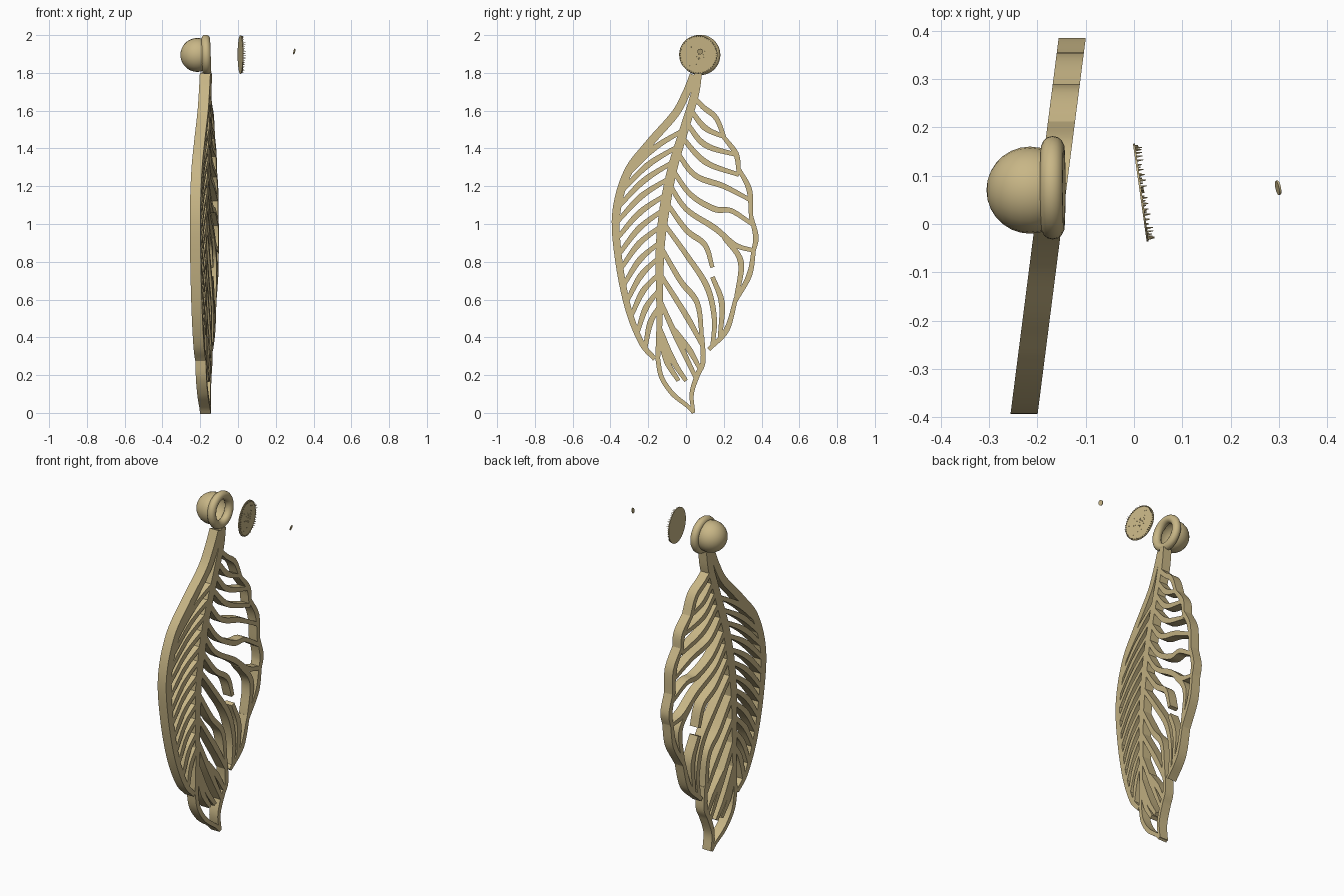
import bpy, bmesh, math, random
from mathutils import Vector, Matrix

if "Cube" in bpy.data.objects:
    bpy.data.objects.remove(bpy.data.objects["Cube"])
random.seed(4)

GOLD = bpy.data.materials.new("gold")
GOLD.diffuse_color = (0.58, 0.47, 0.24, 1)
GOLD.use_nodes = True
GOLD.node_tree.nodes["Principled BSDF"].inputs["Base Color"].default_value = GOLD.diffuse_color


def finish(bm, name, angle=35):
    bmesh.ops.recalc_face_normals(bm, faces=bm.faces)
    me = bpy.data.meshes.new(name)
    bm.to_mesh(me)
    bm.free()
    ob = bpy.data.objects.new(name, me)
    bpy.context.collection.objects.link(ob)
    me.materials.append(GOLD)
    bpy.ops.object.select_all(action='DESELECT')
    ob.select_set(True)
    bpy.context.view_layer.objects.active = ob
    bpy.ops.object.shade_smooth_by_angle(angle=math.radians(angle))
    return ob


def smooth_path(pts, n=7):
    """Catmull-Rom samples through the points."""
    p = [Vector(q) for q in pts]
    p = [2 * p[0] - p[1]] + p + [2 * p[-1] - p[-2]]
    out = []
    for a, b, c, d in zip(p, p[1:], p[2:], p[3:]):
        for k in range(n):
            t = k / n
            out.append(0.5 * (2 * b + (c - a) * t + (2 * a - 5 * b + 4 * c - d) * t * t
                              + (3 * b - a - 3 * c + d) * t ** 3))
    return out + [p[-2]]


def ribbon(bm, pts, w0, w1, w2, half=0.028):
    """Flat bar in the tilted leaf plane; widths at start, middle, end."""
    path = smooth_path(pts)
    last = len(path) - 1
    rings = []
    for i, p in enumerate(path):
        d = (path[min(i + 1, last)] - path[max(i - 1, 0)]).normalized()
        s = i / last
        w = w0 + (w1 - w0) * s * 2 if s < 0.5 else w1 + (w2 - w1) * (s * 2 - 1)
        nrm = Vector((-d.y, d.x)) * w / 2
        ring = []
        for q, t in ((p + nrm, half), (p + nrm, -half), (p - nrm, -half), (p - nrm, half)):
            ring.append(bm.verts.new((-0.177 + 0.128 * q.x + t, q.x, q.y)))
        rings.append(ring)
    for a, b in zip(rings, rings[1:]):
        for k in range(4):
            bm.faces.new((a[k], a[(k + 1) % 4], b[(k + 1) % 4], b[k]))
    bm.faces.new(rings[0])
    bm.faces.new(rings[-1])


def at_height(pts, z):
    return min(smooth_path(pts, 30), key=lambda p: abs(p.y - z))


# Leaf frame: paths are (y, z)
left_edge = [(0.04, 1.79), (0, 1.69), (-0.06, 1.58), (-0.2, 1.42), (-0.31, 1.27), (-0.37, 1.05),
             (-0.355, 0.8), (-0.305, 0.55), (-0.235, 0.37), (-0.165, 0.285)]
midrib = [(0.065, 1.80), (0.045, 1.68), (-0.01, 1.5), (-0.07, 1.3), (-0.11, 1.1),
          (-0.135, 0.9), (-0.14, 0.7), (-0.14, 0.5), (-0.15, 0.28)]
tip_left = [(-0.15, 0.29), (-0.13, 0.19), (-0.07, 0.1), (0.01, 0.035), (0.04, 0.0)]
tip_right = [(0.04, 0.0), (0.03, 0.1), (0.06, 0.2), (0.09, 0.27), (0.085, 0.4)]
bm = bmesh.new()
ribbon(bm, left_edge, 0.04, 0.045, 0.025)
ribbon(bm, midrib, 0.04, 0.055, 0.025)
ribbon(bm, tip_left, 0.025, 0.025, 0.018)
ribbon(bm, tip_right, 0.018, 0.028, 0.025)
finish(bm, "leaf_frame")

# Scalloped right edge
lobes = [[(0.035, 1.68), (0.09, 1.62), (0.16, 1.56), (0.205, 1.45)],
         [(0.2, 1.46), (0.265, 1.37), (0.28, 1.27)],
         [(0.28, 1.29), (0.335, 1.18), (0.345, 1.03)],
         [(0.345, 1.04), (0.37, 0.93), (0.355, 0.85)],
         [(0.36, 0.87), (0.335, 0.73), (0.26, 0.59)],
         [(0.265, 0.61), (0.215, 0.44), (0.12, 0.335)]]
bm = bmesh.new()
for lobe in lobes:
    ribbon(bm, lobe, 0.022, 0.03, 0.022)
finish(bm, "scalloped_edge")

# Right veins, some with free ends
right = [[(0.02, 1.61), (0.1, 1.51), (0.205, 1.46)],
         [(0.0, 1.54), (0.1, 1.42), (0.27, 1.365)],
         [(-0.03, 1.47), (0.1, 1.33), (0.28, 1.26)],
         [(-0.06, 1.4), (0.045, 1.26), (0.2, 1.2), (0.335, 1.13)],
         [(-0.085, 1.31), (0.02, 1.16), (0.15, 1.08), (0.24, 1.07), (0.35, 1.0)],
         [(-0.1, 1.23), (0, 1.08), (0.15, 0.98), (0.26, 0.89), (0.355, 0.86)],
         [(-0.115, 1.13), (0, 0.97), (0.1, 0.89), (0.14, 0.77)],
         [(-0.13, 1.02), (0, 0.84), (0.11, 0.67), (0.15, 0.5), (0.14, 0.35)],
         [(0.14, 0.72), (0.19, 0.58), (0.18, 0.4)],
         [(0.2, 0.93), (0.29, 0.8), (0.265, 0.6)],
         [(-0.14, 0.89), (-0.03, 0.7), (0.06, 0.58), (0.085, 0.39)],
         [(-0.14, 0.74), (0.01, 0.5), (0.085, 0.36)],
         [(-0.14, 0.6), (-0.05, 0.4), (0.05, 0.19)],
         [(-0.06, 0.44), (0.02, 0.33), (0.07, 0.24)],
         [(-0.14, 0.4), (-0.1, 0.27), (-0.04, 0.17)],
         [(-0.14, 0.45), (-0.07, 0.28), (0.0, 0.17)]]
bm = bmesh.new()
for v in right:
    ribbon(bm, v, 0.024, 0.032, 0.022)
finish(bm, "right_veins")

# Left veins droop from the midrib to the edge
bm = bmesh.new()
N = 12
for i in range(N):
    f = i / (N - 1)
    a = at_height(midrib, 1.5 - 0.93 * f)
    b = at_height(left_edge, 1.25 - 0.91 * f)
    m = a.lerp(b, 0.5) + Vector((-0.012, 0.02))
    ribbon(bm, [a, m, b], 0.022, 0.032, 0.022)
finish(bm, "left_veins")

# Ring and open domed cup at the top
C = Vector((-0.168, 0.075, 1.895))
bm = bmesh.new()
grid = [[bm.verts.new((0.024 * math.sin(v), (0.083 + 0.024 * math.cos(v)) * math.cos(u),
                       (0.083 + 0.024 * math.cos(v)) * math.sin(u)))
         for v in [2 * math.pi * k / 14 for k in range(14)]]
        for u in [2 * math.pi * k / 40 for k in range(40)]]
for i in range(40):
    for k in range(14):
        j, l = (i + 1) % 40, (k + 1) % 14
        bm.faces.new((grid[i][k], grid[j][k], grid[j][l], grid[i][l]))
bmesh.ops.transform(bm, verts=bm.verts,
                    matrix=Matrix.Translation(C) @ Matrix.Rotation(math.radians(-2), 4, 'Y'))
finish(bm, "ring", 60)

bm = bmesh.new()
bmesh.ops.create_uvsphere(bm, u_segments=24, v_segments=14, radius=0.09)
bmesh.ops.transform(bm, verts=bm.verts,
                    matrix=Matrix.Translation((-0.215, 0.07, 1.895)) @ Matrix.Rotation(math.pi / 2, 4, 'Y'))
bmesh.ops.delete(bm, geom=[v for v in bm.verts if v.co.x > -0.16], context='VERTS')
finish(bm, "dome", 60)

# Thin spiked backing disc
turn = Matrix.Rotation(math.radians(8), 4, 'Z') @ Matrix.Rotation(math.pi / 2, 4, 'Y')
place = Matrix.Translation((0.014, 0.065, 1.897)) @ turn
bm = bmesh.new()
bmesh.ops.create_cone(bm, cap_ends=True, segments=48, radius1=0.102, radius2=0.102, depth=0.004, matrix=place)
for i in range(50):
    a = 2 * math.pi * i / 50
    h = random.uniform(0.006, 0.016)
    spot = Matrix.Translation((0.097 * math.cos(a), 0.097 * math.sin(a), h / 2))
    bmesh.ops.create_cone(bm, cap_ends=True, segments=5, radius1=0.003, radius2=0.001, depth=h, matrix=place @ spot)
for i in range(25):
    spot = Matrix.Translation((random.gauss(0, 0.03), random.gauss(0, 0.03), 0.004))
    bmesh.ops.create_cone(bm, cap_ends=True, segments=4, radius1=0.002, radius2=0.001, depth=0.006, matrix=place @ spot)
finish(bm, "spiked_disc")

# Small far pin head
bm = bmesh.new()
pin = Matrix.Translation((0.298, 0.075, 1.913)) @ Matrix.Rotation(math.radians(12), 4, 'Z') \
    @ Matrix.Rotation(math.radians(105), 4, 'Y')
bmesh.ops.create_cone(bm, cap_ends=True, segments=16, radius1=0.015, radius2=0.015, depth=0.004, matrix=pin)
finish(bm, "pin_head")
